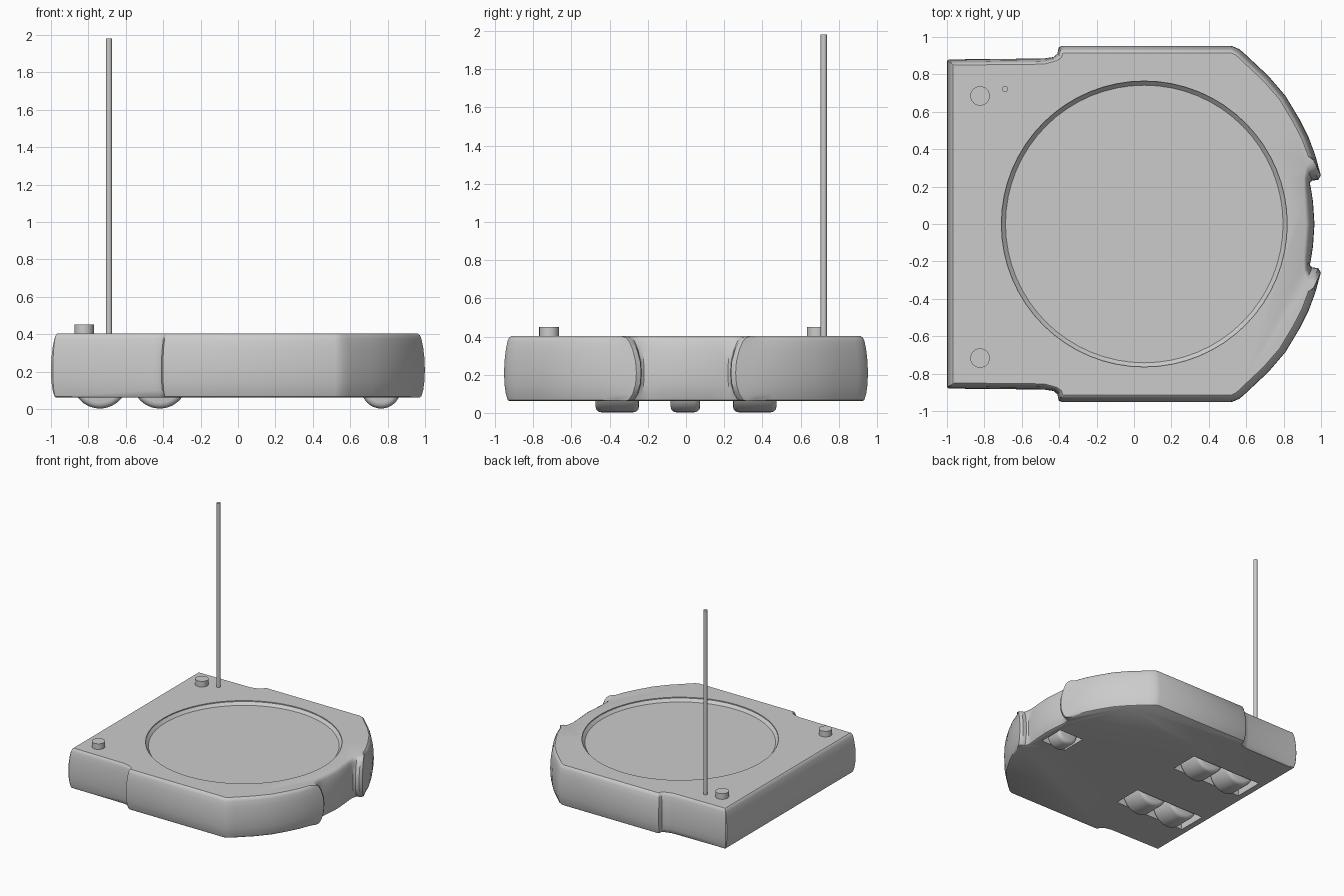
import bpy, bmesh, math
from mathutils import Matrix

if "Cube" in bpy.data.objects:
    bpy.data.objects.remove(bpy.data.objects["Cube"])


def make_object(name, bm, smooth=35):
    bmesh.ops.recalc_face_normals(bm, faces=bm.faces)
    me = bpy.data.meshes.new(name)
    bm.to_mesh(me)
    bm.free()
    ob = bpy.data.objects.new(name, me)
    bpy.context.collection.objects.link(ob)
    shade(ob, smooth)
    return ob


def shade(ob, angle):
    bpy.ops.object.select_all(action='DESELECT')
    ob.select_set(True)
    bpy.context.view_layer.objects.active = ob
    bpy.ops.object.shade_smooth_by_angle(angle=math.radians(angle))


def loft(name, rings, smooth=35):
    """Skin a stack of closed rings and cap both ends."""
    bm = bmesh.new()
    vs = [[bm.verts.new(p) for p in r] for r in rings]
    n = len(vs[0])
    for a, b in zip(vs, vs[1:]):
        for i in range(n):
            j = (i + 1) % n
            bm.faces.new((a[i], a[j], b[j], b[i]))
    bm.faces.new(vs[0][::-1])
    bm.faces.new(vs[-1])
    return make_object(name, bm, smooth)


def turned(name, profile, centre, axis='z', n=32):
    """Stack of circles (radius, offset along axis)."""
    cx, cy, cz = centre
    rings = []
    for r, h in profile:
        ring = []
        for i in range(n):
            a = 2 * math.pi * i / n
            u, v = r * math.cos(a), r * math.sin(a)
            ring.append((cx + u, cy + v, cz + h) if axis == 'z' else (cx + u, cy + h, cz + v))
        rings.append(ring)
    return loft(name, rings)


def box(name, x0, x1, y0, y1, z0, z1):
    return loft(name, [[(x0, y0, z), (x1, y0, z), (x1, y1, z), (x0, y1, z)] for z in (z0, z1)])


def cut(ob, cutter):
    cutter.hide_render = True
    m = ob.modifiers.new("cut", 'BOOLEAN')
    m.operation, m.solver, m.object = 'DIFFERENCE', 'EXACT', cutter
    bpy.context.view_layer.objects.active = ob
    bpy.ops.object.modifier_apply(modifier=m.name)
    bpy.data.objects.remove(cutter)


# Body half outline: x, y, inset direction
half = [
    (0.965, 0, -1.2, 0), (0.957, 0.12, -1.2, 0), (0.946, 0.19, -1, 0),
    (0.94, 0.22, -.8, .8), (0.952, 0.233, -.8, 2), (0.985, 0.235, -1, 2.4),
    (0.999, 0.26, -1, 2.1), (0.97, 0.365, -1, -.1), (0.935, 0.46, -.95, -.25),
    (0.885, 0.56, -.9, -.4), (0.81, 0.685, -.85, -.5), (0.72, 0.79, -.75, -.65),
    (0.60, 0.903, -.6, -.8), (0.563, 0.935, -.4, -.9), (0.52, 0.953, 0, -1),
    (-0.38, 0.953, 0, -1), (-0.402, 0.945, .5, -1), (-0.41, 0.91, .6, -.5),
    (-0.43, 0.893, .5, -.5), (-0.48, 0.885, 0, -.8), (-0.99, 0.88, .6, -.8),
    (-1.0, 0.872, 1, -.5)]
outline = half + [(x, -y, dx, -dy) for x, y, dx, dy in half[:0:-1]]

# Bulging side section: height, inset
section = [(.062, .028), (.068, .019), (.10, .009), (.15, .002), (.21, 0), (.27, .002),
           (.33, .009), (.375, .018), (.394, .026), (.403, .038)]
body = loft("body", [[(x + dx * d, y + dy * d, z) for x, y, dx, dy in outline]
                     for z, d in section])

# Round shallow recess on the deck, and wheel wells underneath
cut(body, turned("recess_cutter", [(.742, .372), (.764, .395), (.766, .5)], (.055, 0, 0), n=64))
for s in (-1, 1):
    cut(body, box("well_cutter", -.92, -.23, s * .36 - .13, s * .36 + .13, -.1, .31))
cut(body, box("well_cutter", .645, .885, -.115, .115, -.1, .22))
shade(body, 35)


# Wheels with rounded shoulders
def wheel(name, x, y, r, w):
    h, e = w / 2, .03
    side = [(r - e, h), (r - e * .5, h - e * .13), (r - e * .13, h - e * .5), (r, h - e)]
    profile = [(a, -b) for a, b in side] + side[::-1]
    turned(name, profile, (x, y, r + .003), 'y', 40)


for s, tag in ((-1, "front"), (1, "back")):
    wheel("outer_wheel_" + tag, -.738, s * .36, .148, .228)
    wheel("inner_wheel_" + tag, -.418, s * .36, .148, .228)
wheel("nose_wheel", .765, -.003, .105, .155)

# Deck knobs and antenna
for y, tag in ((.685, "back"), (-.717, "front")):
    turned("knob_" + tag, [(.052, .39), (.052, .451)], (-.823, y, 0), n=24)
turned("antenna", [(.0165, .39), (.0165, 1.982)], (-.69, .722, 0), n=16)
